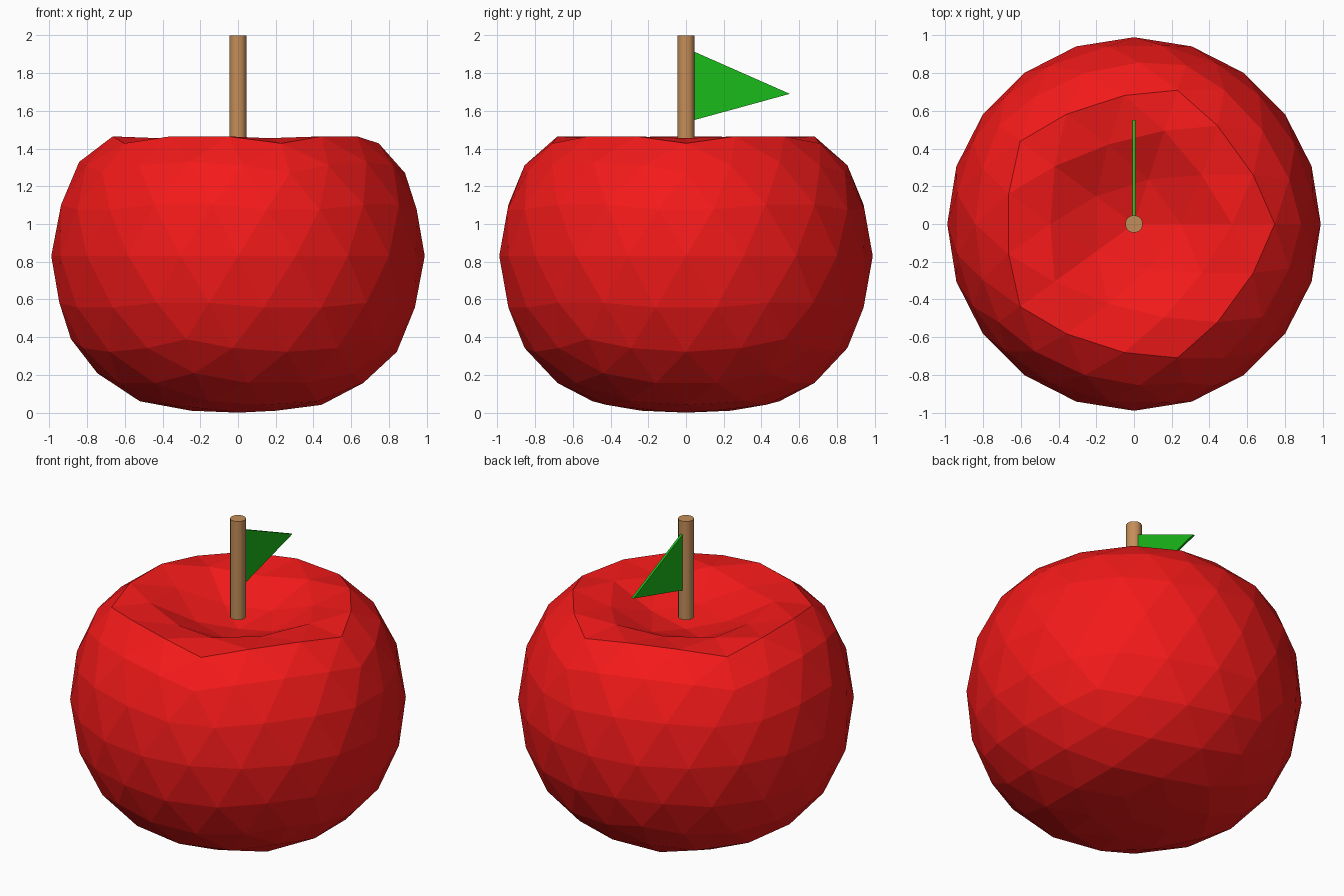
import bpy, bmesh

if "Cube" in bpy.data.objects:
    bpy.data.objects.remove(bpy.data.objects["Cube"])


def finish(bm, name, color):
    bmesh.ops.recalc_face_normals(bm, faces=bm.faces)
    mesh = bpy.data.meshes.new(name)
    bm.to_mesh(mesh)
    bm.free()
    mat = bpy.data.materials.new(name + "_colour")
    mat.diffuse_color = color
    mat.use_nodes = True
    mat.node_tree.nodes["Principled BSDF"].inputs["Base Color"].default_value = mat.diffuse_color
    mesh.materials.append(mat)
    obj = bpy.data.objects.new(name, mesh)
    bpy.context.collection.objects.link(obj)
    return obj


# Body: icosphere with remapped heights, dimpled on top and flattened below
R = 0.99
HEIGHTS = [(-1, 0), (-0.962, 0.012), (-0.851, 0.06), (-0.674, 0.195), (-0.447, 0.39),
           (0, 0.83), (0.447, 1.27), (0.674, 1.44), (0.715, 1.465), (0.851, 1.455),
           (0.894, 1.43), (0.962, 1.34), (1, 1.28)]


def height(z):
    for (a, fa), (b, fb) in zip(HEIGHTS, HEIGHTS[1:]):
        if z <= b:
            return fa + (fb - fa) * (z - a) / (b - a)
    return HEIGHTS[-1][1]


bm = bmesh.new()
bmesh.ops.create_icosphere(bm, subdivisions=3, radius=1)
for v in bm.verts:
    v.co = (v.co.x * R, v.co.y * R, height(v.co.z))
finish(bm, "fruit_body", (0.9, 0.01, 0.01, 1))

# Stem: round upright rod
bm = bmesh.new()
bmesh.ops.create_cone(bm, cap_ends=True, segments=32, radius1=0.046, radius2=0.046, depth=0.64)
bmesh.ops.translate(bm, verts=bm.verts, vec=(0, 0, 1.68))
finish(bm, "stem", (0.55, 0.27, 0.1, 1))

# Leaf: thin triangular plate
T = 0.014
bm = bmesh.new()
face = bm.faces.new([bm.verts.new((-T / 2, y, z))
                     for y, z in ((0.04, 1.915), (0.04, 1.55), (0.55, 1.69))])
ext = bmesh.ops.extrude_face_region(bm, geom=[face], use_keep_orig=True)
bmesh.ops.translate(bm, vec=(T, 0, 0),
                    verts=[g for g in ext["geom"] if isinstance(g, bmesh.types.BMVert)])
finish(bm, "leaf", (0.01, 0.5, 0.01, 1))
